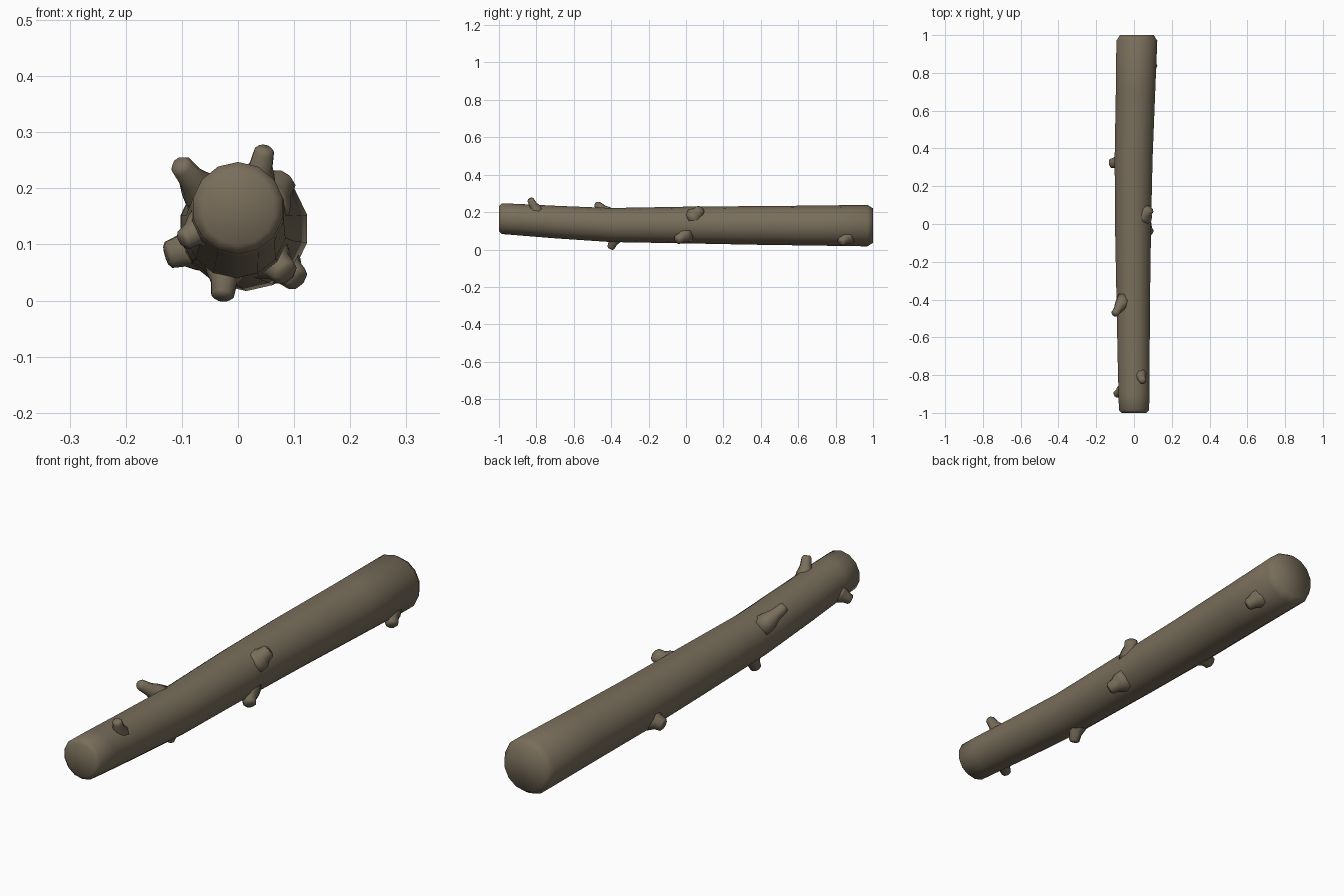
import bpy, bmesh, math
from mathutils import Vector

if "Cube" in bpy.data.objects:
    bpy.data.objects.remove(bpy.data.objects["Cube"])

bark = bpy.data.materials.new("bark_brown")
bark.use_nodes = True
colour = (0.19, 0.155, 0.105, 1)
bark.diffuse_color = colour
bark.node_tree.nodes["Principled BSDF"].inputs["Base Color"].default_value = colour


def tube(name, stations, sides, axis=None):
    """Loft round rings along (centre, radius) stations and cap both ends."""
    bm = bmesh.new()
    rings = []
    for i, (centre, radius) in enumerate(stations):
        before = Vector(stations[max(i - 1, 0)][0])
        after = Vector(stations[min(i + 1, len(stations) - 1)][0])
        d = axis or (after - before).normalized()
        up = Vector((0, 0, 1)) if abs(d.z) < 0.8 else Vector((0, 1, 0))
        side = d.cross(up).normalized()
        up = side.cross(d)
        ring = []
        for k in range(sides):
            a = math.tau * (k + 0.5) / sides
            ring.append(bm.verts.new(Vector(centre) + radius * (side * math.cos(a) + up * math.sin(a))))
        rings.append(ring)
    for r0, r1 in zip(rings, rings[1:]):
        for k in range(sides):
            n = (k + 1) % sides
            bm.faces.new((r0[k], r0[n], r1[n], r1[k]))
    bm.faces.new(rings[0][::-1])
    bm.faces.new(rings[-1])
    bmesh.ops.recalc_face_normals(bm, faces=bm.faces)
    for f in bm.faces:
        f.smooth = True
    mesh = bpy.data.meshes.new(name)
    bm.to_mesh(mesh)
    bm.free()
    mesh.materials.append(bark)
    obj = bpy.data.objects.new(name, mesh)
    bpy.context.collection.objects.link(obj)
    return obj


# Trunk: gently bent, thicker at the back, with softened end rims
trunk = [
    ((0, -1.0, 0.165), 0.066),
    ((0, -0.985, 0.165), 0.082),
    ((0, -0.9, 0.16), 0.084),
    ((-0.002, -0.7, 0.147), 0.087),
    ((-0.004, -0.4, 0.131), 0.091),
    ((-0.005, 0.0, 0.131), 0.098),
    ((-0.002, 0.35, 0.129), 0.103),
    ((0.008, 0.7, 0.128), 0.107),
    ((0.015, 0.97, 0.128), 0.111),
    ((0.015, 1.0, 0.128), 0.092),
]
tube("trunk", trunk, 14, Vector((0, 1, 0)))


# Cut twigs: a flared foot inside the bark, a neck and a blunt tip
def twig(name, foot, tip, radius):
    a, b = Vector(foot), Vector(tip)
    spread = ((0, 1.9), (0.35, 1.5), (0.6, 1.05), (0.92, 0.9), (1, 0.6))
    tube(name, [(a.lerp(b, t), radius * s) for t, s in spread], 8)


twig("top_front_twig", (0.03, -0.79, 0.19), (0.048, -0.835, 0.272), 0.021)
twig("side_front_twig", (-0.055, -0.88, 0.135), (-0.1, -0.905, 0.106), 0.021)
twig("upper_side_twig", (-0.05, -0.4, 0.175), (-0.105, -0.48, 0.245), 0.023)
twig("under_twig", (-0.02, -0.37, 0.08), (-0.028, -0.405, 0.004), 0.024)
twig("lower_middle_twig", (0.045, 0.0, 0.085), (0.088, -0.05, 0.047), 0.027)
twig("upper_middle_twig", (0.045, 0.04, 0.17), (0.084, 0.08, 0.217), 0.029)
twig("side_back_twig", (-0.06, 0.33, 0.1), (-0.128, 0.32, 0.08), 0.029)
twig("lower_back_twig", (0.065, 0.87, 0.075), (0.108, 0.825, 0.036), 0.026)
